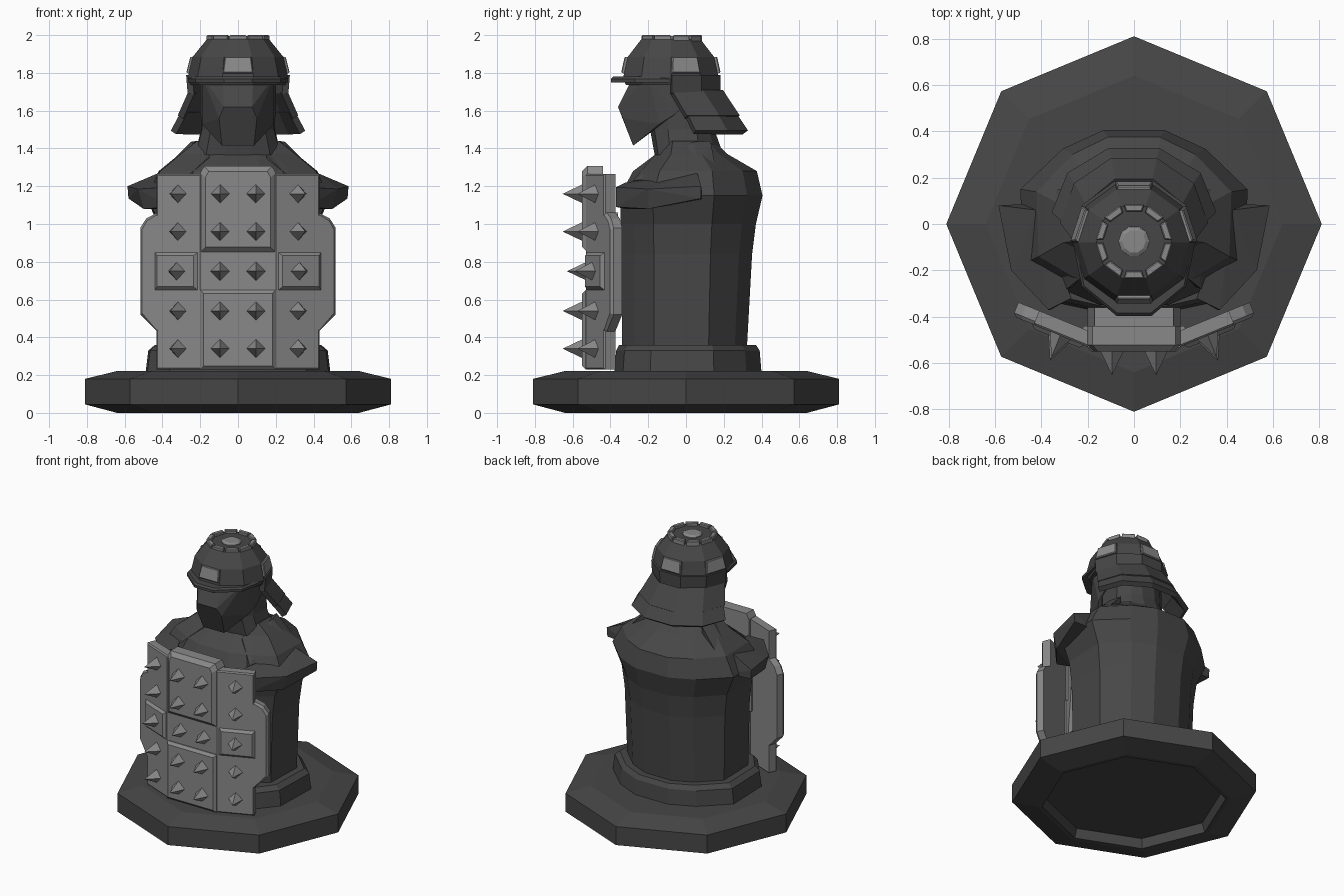
import bpy, bmesh, math
from mathutils import Vector

if "Cube" in bpy.data.objects:
    bpy.data.objects.remove(bpy.data.objects["Cube"])


def material(name, v):
    m = bpy.data.materials.new(name)
    m.diffuse_color = (v, v, v, 1)
    m.use_nodes = True
    m.node_tree.nodes["Principled BSDF"].inputs["Base Color"].default_value = m.diffuse_color
    return m


DARK = material("dark charcoal", 0.062)
GREY = material("steel grey", 0.25)


def finish(name, bm, mat):
    bmesh.ops.recalc_face_normals(bm, faces=bm.faces[:])
    me = bpy.data.meshes.new(name)
    bm.to_mesh(me)
    bm.free()
    me.materials.append(mat)
    ob = bpy.data.objects.new(name, me)
    bpy.context.collection.objects.link(ob)
    return ob


def loft(name, rings, mat, closed=True):
    """Skin a stack of rings; closed rings are capped at both ends."""
    bm = bmesh.new()
    vs = [[bm.verts.new(p) for p in r] for r in rings]
    n = len(rings[0])
    for a, b in zip(vs, vs[1:]):
        for i in range(n if closed else n - 1):
            j = (i + 1) % n
            bm.faces.new((a[i], a[j], b[j], b[i]))
    if closed:
        bm.faces.new(vs[0])
        bm.faces.new(vs[-1])
    return finish(name, bm, mat)


def hull(name, pts, mat):
    bm = bmesh.new()
    for p in pts:
        bm.verts.new(p)
    res = bmesh.ops.convex_hull(bm, input=bm.verts[:])
    junk = {g for g in res["geom_interior"] + res["geom_unused"]
            if isinstance(g, bmesh.types.BMVert)}
    bmesh.ops.delete(bm, geom=list(junk), context='VERTS')
    return finish(name, bm, mat)


def slab(name, outline, depth, bevel, origin, u, v, mat):
    """Plate with a bevelled front; outline lies in the u/v plane, depth along n."""
    o, u, v = Vector(origin), Vector(u).normalized(), Vector(v).normalized()
    n = u.cross(v)
    us, vs = [p[0] for p in outline], [p[1] for p in outline]
    cu, cv = (min(us) + max(us)) / 2, (min(vs) + max(vs)) / 2
    ku, kv = 1 - 2 * bevel / (max(us) - min(us)), 1 - 2 * bevel / (max(vs) - min(vs))

    def ring(d, a, b):
        return [o + u * (cu + (p - cu) * a) + v * (cv + (q - cv) * b) + n * d for p, q in outline]
    return loft(name, [ring(0, 1, 1), ring(depth - min(bevel, depth * .6), 1, 1),
                       ring(depth, ku, kv)], mat)


def rect(a, b, c, d):
    return [(a, c), (b, c), (b, d), (a, d)]


def polygon(r, z, n, yc=0):
    return [(r * math.cos(math.tau * i / n), yc + r * math.sin(math.tau * i / n), z)
            for i in range(n)]


# Octagonal base with a hollow underside
loft("base", [polygon(r, z, 8) for r, z in
              [(.59, .065), (.61, 0), (.64, 0), (.81, .045), (.81, .18), (.64, .222)]], DARK)


# Robed torso with hem, shoulders and neck
def body_ring(z, w, yf, yb, corner=(.74, .88)):
    half = [(.27 * w, yb), (.63 * w, .8 * yb), (w, .37 * yb),
            (.98 * w, .5 * yf), (corner[0] * w, corner[1] * yf), (.3 * w, yf)]
    return [(x, y, z) for x, y in half] + [(-x, y, z) for x, y in reversed(half)]


SLIM = (.64, .8)
loft("hem", [body_ring(*r) for r in
             [(.21, .49, -.38, .40), (.33, .475, -.37, .39), (.36, .44, -.355, .37)]], DARK)
loft("torso", [body_ring(*r, SLIM) for r in
               [(.30, .39, -.34, .32), (.84, .405, -.34, .35), (1.0, .425, -.345, .37),
                (1.15, .49, -.35, .405), (1.28, .42, -.28, .375), (1.37, .31, -.16, .22),
                (1.44, .22, -.14, .15)]], DARK)
loft("neck", [body_ring(*r) for r in
              [(1.36, .23, -.165, .2), (1.50, .195, -.19, .15), (1.70, .19, -.2, .14)]], DARK)

# Shoulder plates and the straps rising to the neck
for s, side in ((1, "right"), (-1, "left")):
    pts = [(.42, .06, 1.27), (.27, -.32, 1.22), (.585, .08, 1.20), (.53, -.2, 1.185),
           (.37, -.37, 1.195), (.36, -.37, 1.09), (.50, -.2, 1.08), (.58, .08, 1.135),
           (.28, -.32, 1.08), (.40, .09, 1.13)]
    hull(side + "_shoulder_plate", [(s * x, y, z) for x, y, z in pts], DARK)
    hull(side + "_shoulder_strap", [(s * x, y, z) for x, y, z in
         [(.42, .08, 1.265), (.29, -.28, 1.23), (.25, .04, 1.435), (.15, -.17, 1.36),
          (.22, .13, 1.44), (.37, .16, 1.28), (.2, -.25, 1.1), (.2, .1, 1.1)]], DARK)

# Masked head with a jutting muzzle
half_head = [(.2, -.08, 1.79), (.19, -.2, 1.78), (.08, -.28, 1.78), (.075, -.36, 1.62),
             (.10, -.335, 1.56), (.19, -.14, 1.53), (.085, -.28, 1.415), (.2, -.06, 1.58),
             (.19, .1, 1.72)]
hull("masked_head", [(s * x, y, z) for s in (1, -1) for x, y, z in half_head], DARK)

# Ten-sided helmet dome
YC = -.08
loft("helmet_dome", [polygon(r, z, 10, YC) for r, z in
                     [(.25, 1.735), (.266, 1.775), (.26, 1.80), (.24, 1.885), (.163, 1.98)]], DARK)
visor = [(.262, -.09), (.225, -.27), (.075, -.397)]
slab("visor", [(-x, y) for x, y in visor] + [(x, y) for x, y in reversed(visor)],
     .03, .012, (0, 0, 1.75), (1, 0, 0), (0, 1, 0), DARK)


# Neck guard: helmet band and two flaring tiers around the back
def arc(z, yc, rx, ry):
    return [(rx * math.cos(math.radians(a)), yc + ry * math.sin(math.radians(a)), z)
            for a in range(0, 181, 36)]


for name, rings in (
        ("helmet_back_band", [(1.79, YC, .258, .26), (1.69, YC, .25, .258)]),
        ("neck_guard_upper", [(1.70, YC, .245, .275), (1.565, 0, .305, .285)]),
        ("neck_guard_lower", [(1.60, -.01, .28, .26), (1.485, .045, .342, .283)])):
    ob = loft(name, [arc(*r) for r in rings], DARK, closed=False)
    mod = ob.modifiers.new("thickness", 'SOLIDIFY')
    mod.thickness = .035
    mod.offset = 0

# Steel plates on the helmet sides
for k, deg in enumerate((-90, 18, 90, 162)):
    a = math.radians(deg)
    out = Vector((math.cos(a), math.sin(a), 0))
    c = math.cos(math.pi / 10)
    low = out * (.26 * c) + Vector((0, YC, 1.80))
    high = out * (.24 * c) + Vector((0, YC, 1.885))
    slab("helmet_plate_%d" % k, [(-.08, -.003), (.08, -.003), (.07, .085), (-.07, .085)],
         .016, .005, low, (-math.sin(a), math.cos(a), 0), high - low, GREY)

# Crown ring of ten studs and a centre button
for k in range(10):
    a = math.radians(36 * k + 18)
    slab("crown_stud_%d" % k, [(-.034, .128), (.034, .128), (.044, .16), (-.044, .16)],
         .035, .005, (0, YC + .005, 1.965), (math.sin(a), -math.cos(a), 0),
         (math.cos(a), math.sin(a), 0), GREY)
loft("crown_button", [polygon(r, z, 10, YC + .005) for r, z in
                      [(.068, 1.97), (.066, 1.985), (.05, 1.995)]], GREY)

# Shield centre column: upper, recessed middle and lower panels
X, Z = (1, 0, 0), (0, 0, 1)
slab("shield_upper_panel", [(-.2, .85), (.2, .85), (.2, 1.27), (.18, 1.307), (-.18, 1.307), (-.2, 1.27)],
     .11, .028, (0, -.44, 0), X, Z, GREY)
slab("shield_middle_panel", rect(-.22, .22, .6, .9), .085, .01, (0, -.44, 0), X, Z, GREY)
slab("shield_lower_panel", rect(-.2, .2, .23, .65), .11, .018, (0, -.44, 0), X, Z, GREY)
slab("shield_backing", [(-.2, .65), (.2, .65), (.17, 1.06), (-.17, 1.06)],
     .09, .01, (0, -.36, 0), X, Z, GREY)


def spike(name, base, direction):
    bm = bmesh.new()
    d = Vector(direction).normalized()
    side = Vector((0, 0, 1)).cross(d)
    up = Vector((0, 0, 1))
    ring = [bm.verts.new(Vector(base) + side * (.05 * p) + up * (.05 * q))
            for p, q in ((1, 0), (0, 1), (-1, 0), (0, -1))]
    tip = bm.verts.new(Vector(base) + d * .105)
    for i in range(4):
        bm.faces.new((ring[i], ring[(i + 1) % 4], tip))
    bm.faces.new(ring)
    finish(name, bm, GREY)


# Angled shield wings, mirrored, with their spikes
ROWS = (.34, .54, .75, .96, 1.16)
for s, side in ((1, "right"), (-1, "left")):
    u = Vector((.926, s * .378, 0))
    n = Vector((s * .378, -.926, 0))
    o = Vector((s * .17, -.472, 0))

    def wing(name, outline, depth, bevel):
        slab(side + name, [(s * p, q) for p, q in outline], depth, bevel, o, u, Z, GREY)
    wing("_shield_wing", rect(0, .258, .23, 1.265), .065, .008)
    wing("_shield_edge", [(.2, .40), (.258, .43), (.355, .52), (.355, .98), (.32, 1.03),
                          (.258, 1.06), (.2, 1.06)], .064, .015)
    wing("_shield_middle_block", rect(.02, .265, .65, .85), .082, .018)
    for i, z in enumerate(ROWS):
        mid = i == 2
        spike("%s_centre_spike_%d" % (side, i), (s * .095, -.525 if mid else -.548, z), (0, -1, 0))
        spike("%s_wing_spike_%d" % (side, i),
              Vector((s * .317, -.478, z)) + n * (.016 if mid else 0), n)
